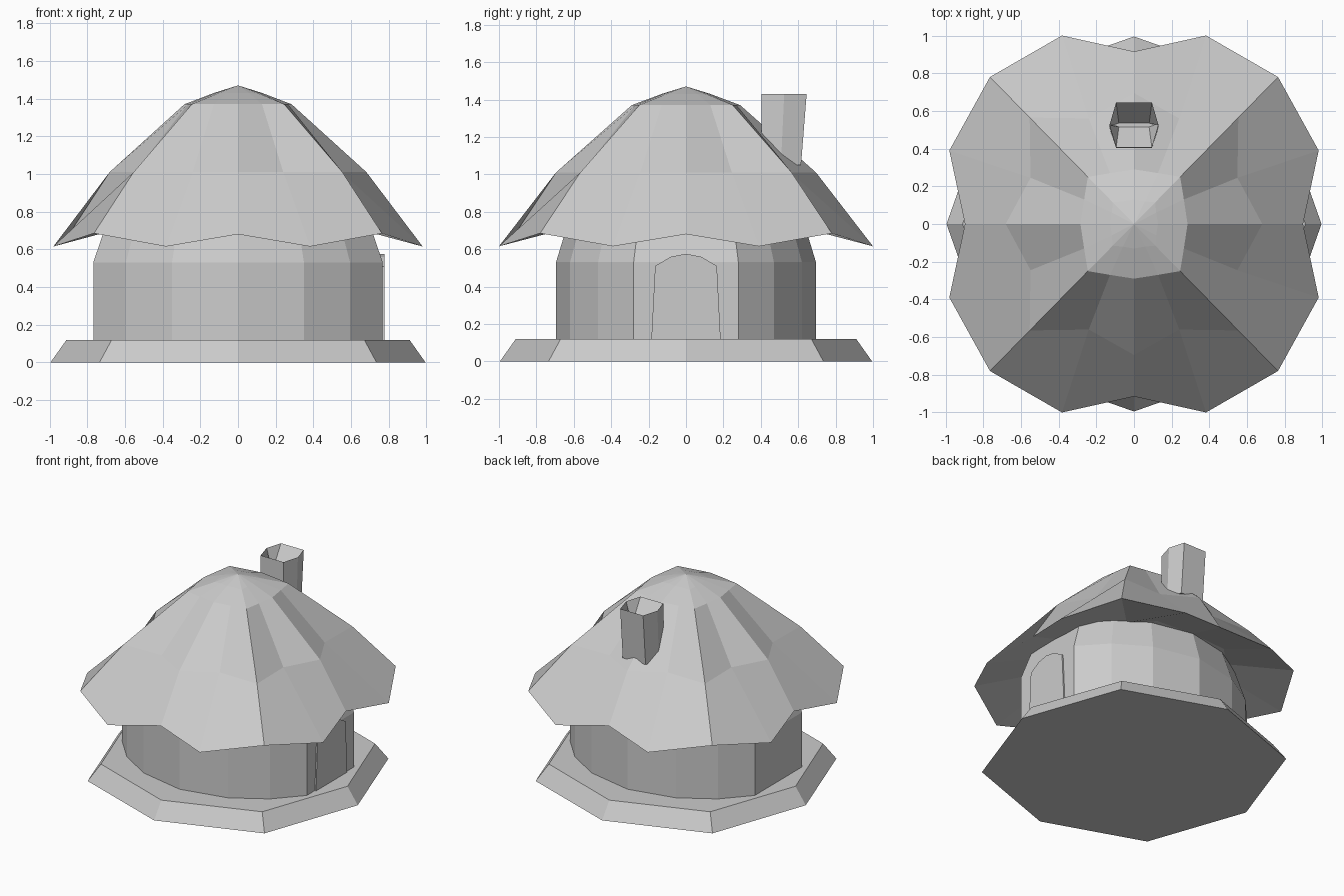
import bpy, bmesh

if "Cube" in bpy.data.objects:
    bpy.data.objects.remove(bpy.data.objects["Cube"])

def make_object(name, verts, faces):
    me = bpy.data.meshes.new(name)
    me.from_pydata(verts, [], faces)
    bm = bmesh.new()
    bm.from_mesh(me)
    bmesh.ops.recalc_face_normals(bm, faces=bm.faces)
    bm.to_mesh(me)
    bm.free()
    ob = bpy.data.objects.new(name, me)
    bpy.context.collection.objects.link(ob)
    return ob

def loft(name, rings, bottom=None, top=None):
    """Skin equal-length rings; bottom/top: None = open, 'cap' or a tip point."""
    n = len(rings[0])
    verts = [p for r in rings for p in r]
    faces = [(r*n + i, r*n + (i+1) % n, (r+1)*n + (i+1) % n, (r+1)*n + i)
             for r in range(len(rings) - 1) for i in range(n)]
    for end, start in ((bottom, 0), (top, n * (len(rings) - 1))):
        if end == 'cap':
            faces.append(tuple(range(start, start + n)))
        elif end:
            verts.append(end)
            faces += [(start + i, start + (i+1) % n, len(verts) - 1) for i in range(n)]
    return make_object(name, verts, faces)

def four_fold(points, sx=1.0):
    """Repeat one quarter of an outline four times around z."""
    out = []
    for _ in range(4):
        out += [(x * sx, y, z) for x, y, z in points]
        points = [(-y, x, z) for x, y, z in points]
    return out

# Octagonal ground slab with sloping sides
loft("base_slab", [four_fold([(0.735, 0.735, 0), (0, 0.995, 0)]),
                   four_fold([(0.67, 0.67, 0.12), (0, 0.91, 0.12)])], 'cap', 'cap')

# Rounded walls, flat on both ends, tapering under the roof
quarter = [(0.768, 0.28), (0.595, 0.47), (0.35, 0.62)]
plan = quarter + [(0, 0.695)] + [(-x, y) for x, y in reversed(quarter)]
plan += [(-x, -y) for x, y in quarter] + [(0, -0.695)] + [(x, -y) for x, y in reversed(quarter)]
loft("walls", [[(x * s, y * s, z) for x, y in plan]
               for z, s in ((0.11, 1), (0.53, 1), (0.78, 0.89))], 'cap', 'cap')

# Arched door on the right side
half = [(0.185, 0.12), (0.165, 0.51), (0.08, 0.56)]
arch = half + [(0, 0.575)] + [(-y, z) for y, z in reversed(half)]
loft("door", [[(x, y, z) for y, z in arch] for x in (0.68, 0.778)], 'cap', 'cap')

# Roof: each ring is corner, quarter point and middle of one side
def roof_ring(c, cz, qx, qy, qz, m, mz):
    return four_fold([(c, c, cz), (qx, qy, qz), (0, m, mz), (-qx, qy, qz)], 0.98)

loft("roof", [roof_ring(0.45, 0.76, 0.30, 0.60, 0.76, 0.62, 0.76),
              roof_ring(0.78, 0.685, 0.39, 1.0, 0.615, 0.915, 0.68),
              roof_ring(0.565, 1.01, 0.245, 0.56, 1.01, 0.695, 1.01),
              roof_ring(0.25, 1.37, 0.13, 0.27, 1.37, 0.29, 1.37),
              roof_ring(0.115, 1.425, 0.06, 0.12, 1.43, 0.13, 1.43)],
     'cap', (0, 0, 1.47))

# Six-sided chimney with a sunken, valley-shaped top
def chimney_ring(z, y0, y1, w=0.13):
    ym = (y0 + y1) / 2
    return [(w, ym, z), (w * 0.73, y1, z), (-w * 0.73, y1, z),
            (-w, ym, z), (-w * 0.73, y0, z), (w * 0.73, y0, z)]

loft("chimney", [chimney_ring(1.05, 0.40, 0.615), chimney_ring(1.43, 0.405, 0.645),
                 chimney_ring(1.29, 0.515, 0.535, 0.11)], 'cap', 'cap')
